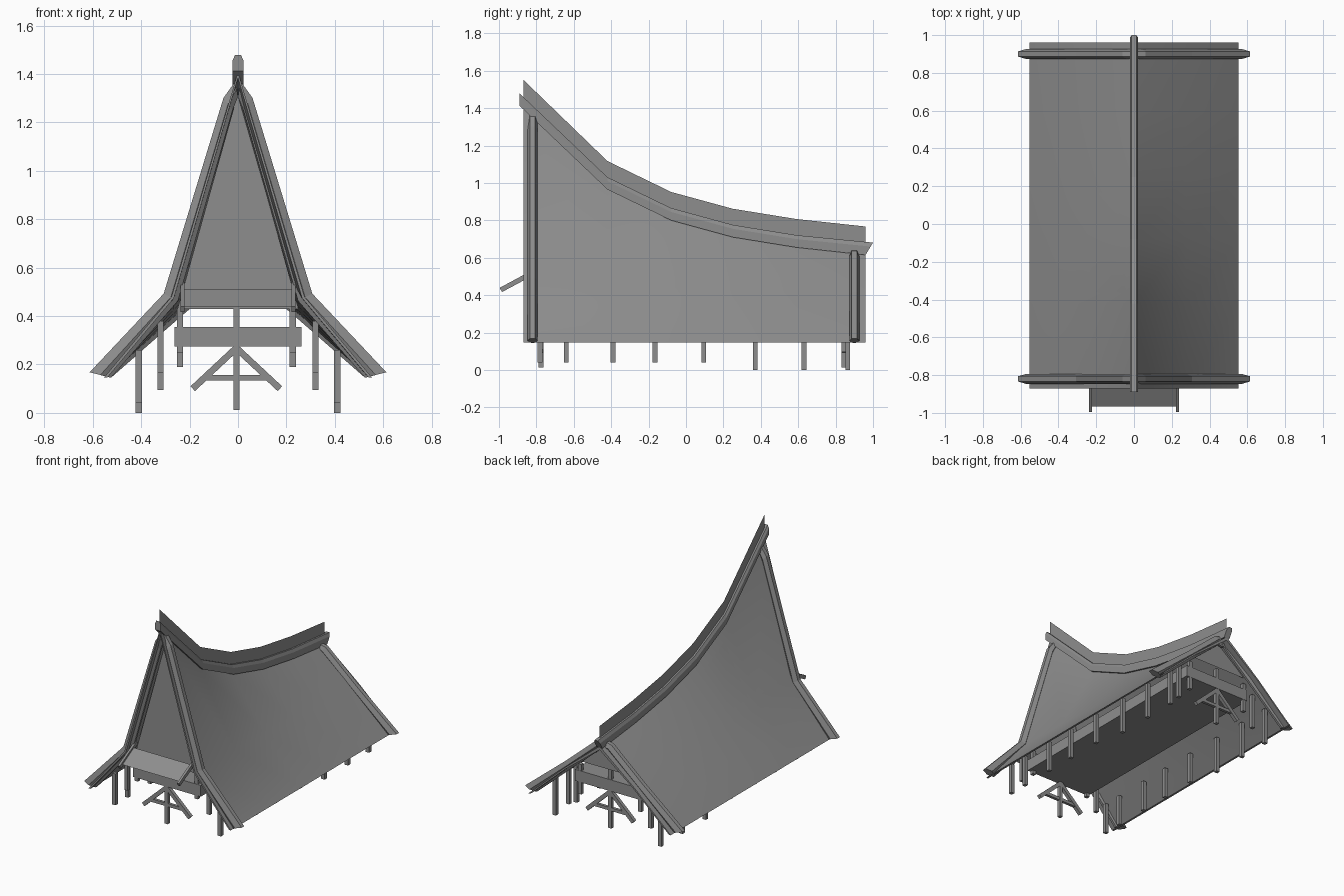
import bpy, bmesh, math
from mathutils import Vector

cube = bpy.data.objects.get("Cube")
if cube:
    bpy.data.objects.remove(cube, do_unlink=True)

grey = bpy.data.materials.new("weathered_grey")
grey.use_nodes = True
COLOUR = (0.27, 0.27, 0.27, 1)
grey.diffuse_color = COLOUR
grey.node_tree.nodes["Principled BSDF"].inputs["Base Color"].default_value = COLOUR


def make(name, verts, faces):
    mesh = bpy.data.meshes.new(name)
    mesh.from_pydata([tuple(v) for v in verts], [], faces)
    bm = bmesh.new()
    bm.from_mesh(mesh)
    bmesh.ops.recalc_face_normals(bm, faces=bm.faces)
    bm.to_mesh(mesh)
    bm.free()
    mesh.materials.append(grey)
    obj = bpy.data.objects.new(name, mesh)
    bpy.context.collection.objects.link(obj)
    return obj


def loft(name, rows, closed=False):
    """Skin equal-length rows of points; closed rows also get end caps."""
    n = len(rows[0])
    span = n if closed else n - 1
    faces = [(r * n + i, r * n + (i + 1) % n, (r + 1) * n + (i + 1) % n, (r + 1) * n + i)
             for r in range(len(rows) - 1) for i in range(span)]
    if closed:
        faces += [tuple(range(n)), tuple((len(rows) - 1) * n + i for i in range(n))]
    return make(name, [p for row in rows for p in row], faces)


def bar(name, start, end, width, depth):
    """Square timber between two points; depth runs along y where possible."""
    a, b = Vector(start), Vector(end)
    d = (b - a).normalized()
    ref = Vector((1, 0, 0)) if abs(d.y) > 0.5 else Vector((0, 1, 0))
    side = d.cross(ref).normalized()
    ring = [side * (i * width / 2) + ref * (j * depth / 2)
            for i, j in ((-1, -1), (1, -1), (1, 1), (-1, 1))]
    return loft(name, [[a + o for o in ring], [b + o for o in ring]], True)


# Sagging ridge line as (y, z)
RIDGE = [(-.87, 1.40), (-.42, .965), (-.08, .80), (.25, .71), (.59, .655), (.96, .615)]
HALF, EAVE, KNEE = .553, .147, .275


def ridge_z(y):
    for (y0, z0), (y1, z1) in zip(RIDGE, RIDGE[1:]):
        if y <= y1:
            return z0 + (z1 - z0) * (y - y0) / (y1 - y0)
    return RIDGE[-1][1]


def knee_z(y):
    return .48 - .08 * (y + .87) / 1.83


def roof_section(y, z):
    """Outer skin from left eave to right, then back along the inner skin."""
    k = knee_z(y)
    outer = [(-HALF, EAVE), (-KNEE, k), (0, z + .01), (KNEE, k), (HALF, EAVE)]
    inner = [(HALF - .014, EAVE), (KNEE - .01, k - .006), (0, z - .015),
             (.01 - KNEE, k - .006), (.014 - HALF, EAVE)]
    return [(x, y, h) for x, h in outer + inner]


# Thin roof: steep above the knee, flared towards the eaves
roof = loft("roof", [roof_section(y, z) for y, z in RIDGE], True)
bpy.context.view_layer.objects.active = roof
roof.select_set(True)
bpy.ops.object.shade_smooth_by_angle(angle=math.radians(30))
roof.select_set(False)

# Ridge beam with chamfered top and raked rear end
section = [(-.022, 0), (.022, 0), (.022, .045), (.012, .066), (-.012, .066), (-.022, .045)]
beam = []
for k, (y, z) in enumerate(RIDGE):
    if k == 0:
        y, z = y - .02, z + .013
    rake = .6 if k == len(RIDGE) - 1 else 0
    beam.append([(x, y + rake * h, z + h) for x, h in section])
loft("ridge_beam", beam, True)

# Thin crest standing on the ridge
loft("ridge_crest", [[(0, y, z + .05), (0, y, z + .152)] for y, z in RIDGE])

# Six-sided barge poles straddling the roof edge on both gables
for end, y in (("front", -.82), ("back", .90)):
    top, knee = ridge_z(y), knee_z(y)
    drop = .05 if y < 0 else -.01
    outer = [(.613, .168), (KNEE + .032, knee + .015), (.06, top - drop), (.01, top + .02)]
    inner = [(.525, .145), (KNEE - .027, knee - .015), (.022, top - .05 - drop), (0, top - .045)]
    for side, s in (("left", 1), ("right", -1)):
        rows = []
        for (ox, oz), (ix, iz) in zip(outer, inner):
            mx, mz = (ox + ix) / 2, (oz + iz) / 2
            rows.append([(s * ox, y - .014, oz), (s * ox, y + .014, oz), (s * mx, y + .027, mz),
                         (s * ix, y + .008, iz), (s * ix, y - .008, iz), (s * mx, y - .027, mz)])
        loft(f"{end}_barge_pole_{side}", rows, True)

# Gable walls following the roof line
for end, y, base in (("front", -.79, .25), ("back", .87, .225)):
    make(f"{end}_gable_wall", [(-base, y, .43), (base, y, .43), (0, y, ridge_z(y))], [(0, 1, 2)])

# Thick raised floor running the whole length
bar("floor", (0, -.79, .315), (0, .86, .315), .08, .524)

# Small awning with its two brackets
loft("awning", [[(x, -.965, .438), (x, -.84, .51)] for x in (-.235, .235)])
for side, x in (("left", .23), ("right", -.23)):
    bar(f"awning_bracket_{side}", (x, -.99, .428), (x, -.80, .53), .026, .016)

# Gable frames: king post, splayed brace and stepped posts
CENTRE = -.007
for end, y, drop in (("front", -.775, 0), ("back", .845, 1)):
    bar(f"{end}_king_post", (CENTRE, y, .012), (CENTRE, y, .43), .025, .025)
    bar(f"{end}_brace_tie", (CENTRE - .13, y, .145), (CENTRE + .13, y, .145), .022, .02)
    for side, s in (("left", 1), ("right", -1)):
        bar(f"{end}_brace_{side}", (CENTRE, y, .268), (CENTRE + s * .18, y, .10), .027, .025)
        bar(f"{end}_outer_post_{side}", (s * .32, y, .165 - .07 * drop),
            (s * .32, y, .38 - .035 * drop), .026, .026)
        x = CENTRE + s * .233
        bar(f"{end}_inner_post_{side}", (x, y, .25 - .06 * drop), (x, y, .43 - .03 * drop),
            .026, .026)

# Rows of posts under the eaves
for y in (-.78, -.64, -.39, -.165, .095, .37, .63, .865):
    foot = .04 if y < .2 else 0
    for side, s in (("left", 1), ("right", -1)):
        bar(f"eave_post_{side}", (s * .41, y, foot), (s * .41, y, .26), .026, .026)
